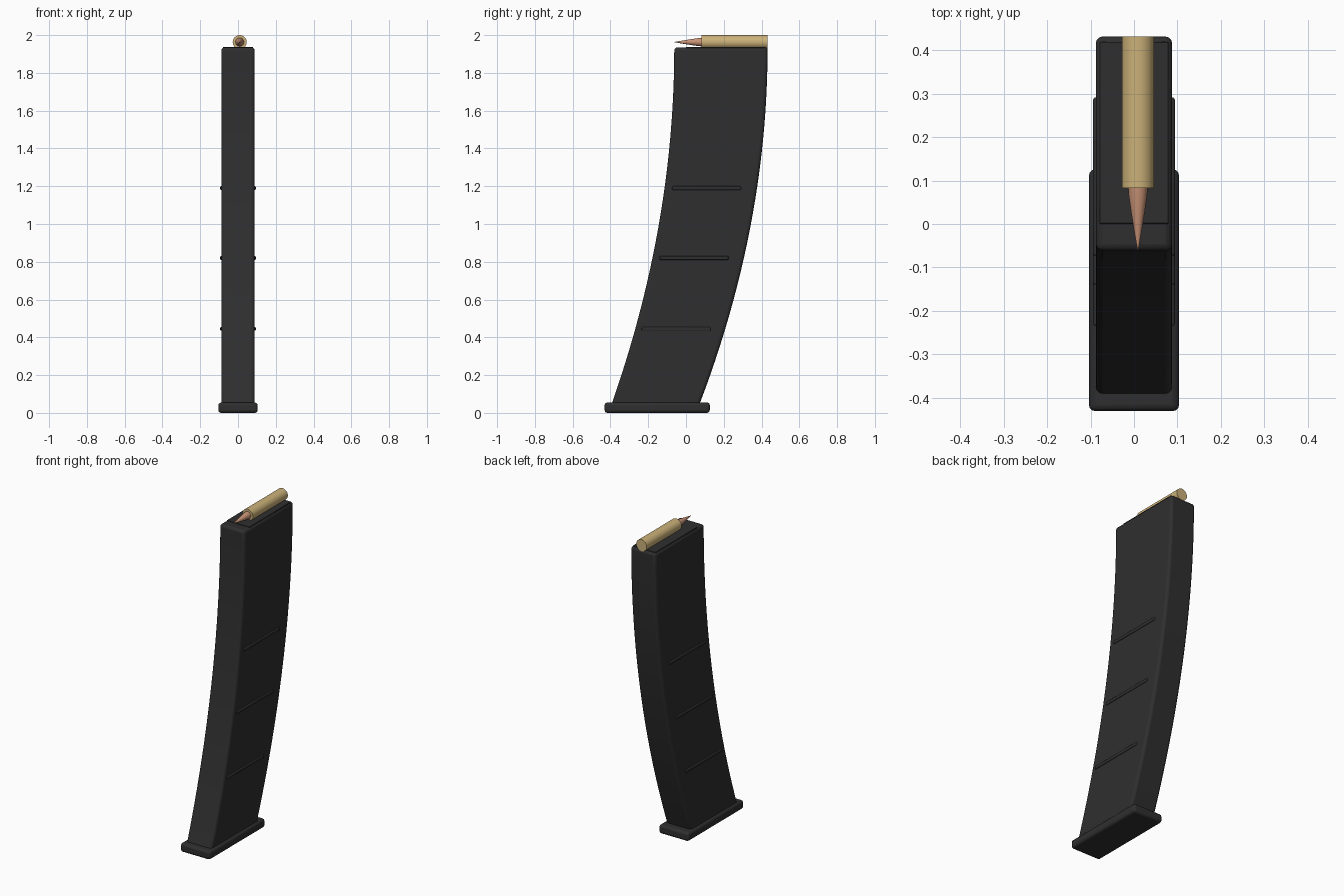
import bpy, bmesh, math

cube = bpy.data.objects.get("Cube")
if cube:
    bpy.data.objects.remove(cube, do_unlink=True)


def material(name, color, rough=0.6):
    m = bpy.data.materials.new(name)
    m.use_nodes = True
    m.diffuse_color = (*color, 1)
    bsdf = m.node_tree.nodes["Principled BSDF"]
    bsdf.inputs["Base Color"].default_value = (*color, 1)
    bsdf.inputs["Roughness"].default_value = rough
    return m


black = material("black_polymer", (0.028, 0.028, 0.028))
brass = material("brass", (0.60, 0.44, 0.19))
copper = material("copper", (0.58, 0.29, 0.18))


def finish(name, bm, mat, bevel=0, segments=3):
    bmesh.ops.recalc_face_normals(bm, faces=bm.faces)
    mesh = bpy.data.meshes.new(name)
    bm.to_mesh(mesh)
    bm.free()
    mesh.materials.append(mat)
    obj = bpy.data.objects.new(name, mesh)
    bpy.context.collection.objects.link(obj)
    if bevel:
        mod = obj.modifiers.new("rounded_edges", 'BEVEL')
        mod.width = bevel
        mod.segments = segments
        mod.limit_method = 'ANGLE'
        mod.angle_limit = math.radians(40)
    bpy.ops.object.select_all(action='DESELECT')
    obj.select_set(True)
    bpy.context.view_layer.objects.active = obj
    bpy.ops.object.shade_smooth_by_angle(angle=math.radians(35))
    return obj


def box(name, x, y, z, mat, bevel, segments=3):
    """Rounded box from (min, max) pairs."""
    bm = bmesh.new()
    bmesh.ops.create_cube(bm, size=1)
    for v in bm.verts:
        v.co = [(lo + hi) / 2 + c * (hi - lo) for c, (lo, hi) in zip(v.co, (x, y, z))]
    return finish(name, bm, mat, bevel, segments)


def lathe(name, profile, mat, x, z, sides=32):
    """Revolve (radius, y) points around an axis along y."""
    bm = bmesh.new()
    rings = [[bm.verts.new((x + r * math.cos(math.tau * i / sides), y,
                            z + r * math.sin(math.tau * i / sides)))
              for i in range(sides)] for r, y in profile]
    for a, b in zip(rings, rings[1:]):
        for i in range(sides):
            j = (i + 1) % sides
            bm.faces.new((a[i], a[j], b[j], b[i]))
    bm.faces.new(rings[0])
    bm.faces.new(rings[-1])
    return finish(name, bm, mat)


# Curved body: rectangular sections swept along a bend
TOP, BOTTOM, HALF, STEPS = 1.935, 0.04, 0.088, 24


def front_y(z):
    return -0.062 - 0.093 * (TOP - z) ** 2


def back_y(z):
    return 0.432 - 0.101 * (TOP - z) ** 2


bm = bmesh.new()
sections = []
for k in range(STEPS + 1):
    z = BOTTOM + (TOP - BOTTOM) * k / STEPS
    f, b = front_y(z), back_y(z)
    sections.append([bm.verts.new((x, y, z)) for x, y in
                     ((-HALF, f), (HALF, f), (HALF, b), (-HALF, b))])
for a, b in zip(sections, sections[1:]):
    for i in range(4):
        j = (i + 1) % 4
        bm.faces.new((a[i], a[j], b[j], b[i]))
bm.faces.new(sections[0])
bm.faces.new(sections[-1])
finish("magazine_body", bm, black, 0.016)

# Top cover plate and floor plate
box("top_plate", (-0.08, 0.08), (0.0, 0.42), (1.92, 1.938), black, 0.002, 1)
box("floor_plate", (-0.104, 0.104), (-0.431, 0.126), (0, 0.055), black, 0.015)

# Slim grip ribs on both sides
for level, z in (("lower", 0.445), ("middle", 0.82), ("upper", 1.19)):
    mid = (front_y(z) + back_y(z)) / 2 - 0.022
    for side, s in (("left", 1), ("right", -1)):
        box(f"{level}_rib_{side}", sorted((s * 0.08, s * 0.094)),
            (mid - 0.182, mid + 0.182), (z - 0.01, z + 0.01), black, 0.005)

# Cartridge lying on top
CX, CZ = 0.009, 1.963
lathe("cartridge_case", [(0.037, 0.083), (0.037, 0.432)], brass, CX, CZ)
lathe("bullet", [(0.001, -0.06), (0.008, -0.02), (0.016, 0.03), (0.021, 0.065),
                 (0.023, 0.09)], copper, CX, CZ)
